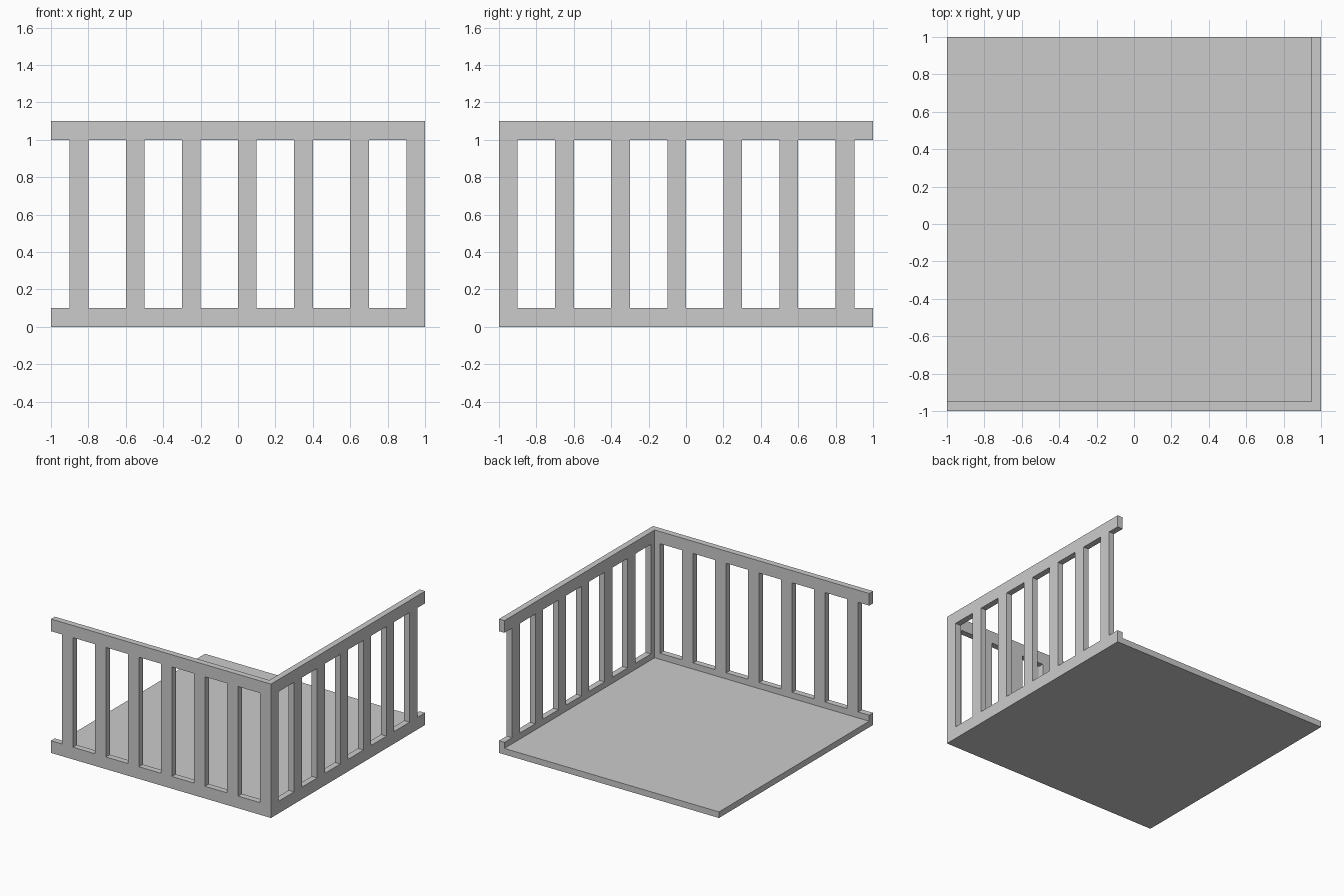
import bpy

if "Cube" in bpy.data.objects:
    bpy.data.objects.remove(bpy.data.objects["Cube"])

grey = bpy.data.materials.new("light grey")
grey.diffuse_color = (0.6, 0.6, 0.6, 1)
grey.use_nodes = True
grey.node_tree.nodes["Principled BSDF"].inputs["Base Color"].default_value = grey.diffuse_color


def box(name, x0, x1, y0, y1, z0, z1):
    bpy.ops.mesh.primitive_cube_add(size=1)
    ob = bpy.context.object
    ob.name = name
    ob.location = ((x0 + x1) / 2, (y0 + y1) / 2, (z0 + z1) / 2)
    ob.scale = (x1 - x0, y1 - y0, z1 - z0)
    bpy.ops.object.transform_apply(location=True, scale=True)
    ob.data.materials.append(grey)
    return ob


T = 0.05  # panel and floor thickness

# Floor slab, fitted inside the two railings
box("floor", -1, 1 - T, -1 + T, 1, 0, T)

# Bottom and top rails of both sides
for label, z0, z1 in (("bottom", 0, 0.1), ("top", 1.0, 1.1)):
    box("front_%s_rail" % label, -1, 1, -1, -1 + T, z0, z1)
    box("right_%s_rail" % label, 1 - T, 1, -1 + T, 1, z0, z1)

# Seven evenly spaced posts per side; the first pair meets at the corner
for i in range(7):
    x = 0.9 - 0.3 * i
    box("front_post_%d" % (i + 1), x, x + 0.1, -1, -1 + T, 0.1, 1.0)
    y = -1 + 0.3 * i
    box("right_post_%d" % (i + 1), 1 - T, 1, max(y, -1 + T), y + 0.1, 0.1, 1.0)
